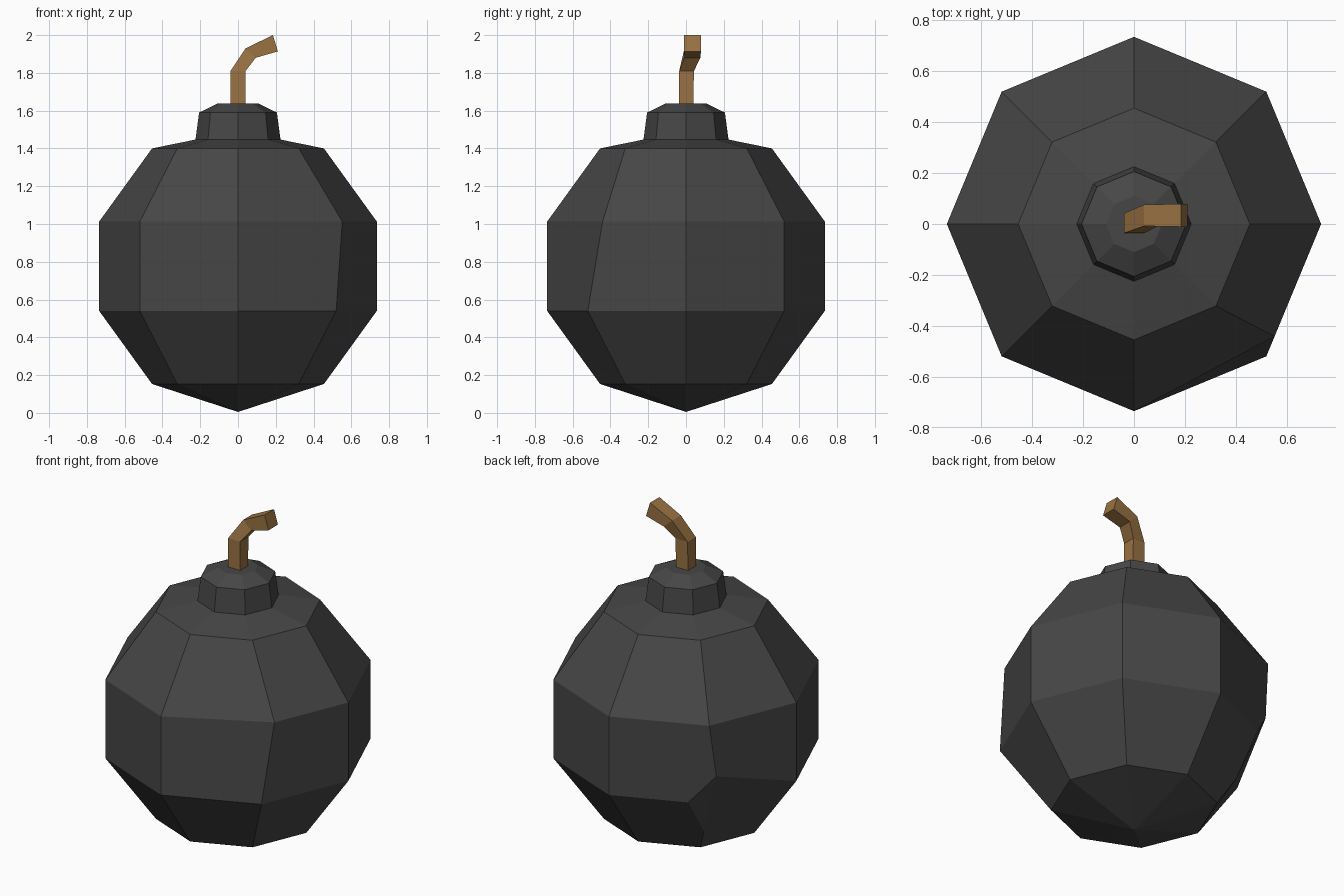
import bpy, bmesh, math
from mathutils import Vector

if "Cube" in bpy.data.objects:
    bpy.data.objects.remove(bpy.data.objects["Cube"])


def material(name, rgb):
    m = bpy.data.materials.new(name)
    m.diffuse_color = (*rgb, 1)
    m.use_nodes = True
    m.node_tree.nodes["Principled BSDF"].inputs["Base Color"].default_value = m.diffuse_color
    return m


def finish(bm, name, mat):
    bmesh.ops.recalc_face_normals(bm, faces=bm.faces[:])
    me = bpy.data.meshes.new(name)
    bm.to_mesh(me)
    bm.free()
    me.materials.append(mat)
    ob = bpy.data.objects.new(name, me)
    bpy.context.scene.collection.objects.link(ob)
    return ob


def loft(bm, rings):
    """Bridge rings of points with quads; returns the vertex rings."""
    vr = [[bm.verts.new(p) for p in r] for r in rings]
    n = len(vr[0])
    for a, b in zip(vr, vr[1:]):
        for i in range(n):
            bm.faces.new((a[i], a[(i + 1) % n], b[(i + 1) % n], b[i]))
    bm.faces.new(vr[-1])
    return vr


iron = material("dark iron", (0.062, 0.062, 0.062))
cord = material("brown cord", (0.32, 0.17, 0.056))

# Body and collar: one eight-sided turned profile (radius, height)
profile = [(0.455, 0.153), (0.735, 0.54), (0.735, 1.013), (0.455, 1.40),
           (0.225, 1.447), (0.206, 1.59), (0.11, 1.637)]
bm = bmesh.new()
rings = loft(bm, [[(r * math.cos(i * math.pi / 4), r * math.sin(i * math.pi / 4), z)
                   for i in range(8)] for r, z in profile])
pole = bm.verts.new((0, 0, 0.005))
for i in range(8):
    bm.faces.new((pole, rings[0][i], rings[0][(i + 1) % 8]))

# Uneven corner at the upper front right
v = rings[2][7]
v.co = v.co.lerp(rings[2][0].co, 0.15)

# Chipped corner at the lower back left
v, back, below, left = rings[1][3], rings[1][2], rings[0][3], rings[1][4]
chip = [bmesh.utils.edge_split(bm.edges.get((v, o)), v, t)[1]
        for o, t in ((back, 0.21), (below, 0.62))]
bmesh.ops.connect_verts(bm, verts=chip)
v.co = v.co.lerp(left.co, 0.08) + Vector((0, 0, 0.157))
finish(bm, "bomb_body", iron)

# Fuse: square cord bent towards +x (centre, half width vector, half depth)
sections = [((0, 0, 1.6), (0.04, 0, 0), 0.038),
            ((0, 0.003, 1.81), (0.04, 0, 0), 0.039),
            ((0.067, 0.034, 1.905), (0.027, 0, -0.025), 0.042),
            ((0.198, 0.034, 1.957), (0.013, 0, -0.043), 0.045)]
bm = bmesh.new()
frames = []
for c, u, d in sections:
    c, u, w = Vector(c), Vector(u), Vector((0, d, 0))
    frames.append([c - u - w, c + u - w, c + u + w, c - u + w])
base = loft(bm, frames)[0]
bm.faces.new(base)
finish(bm, "fuse", cord)
